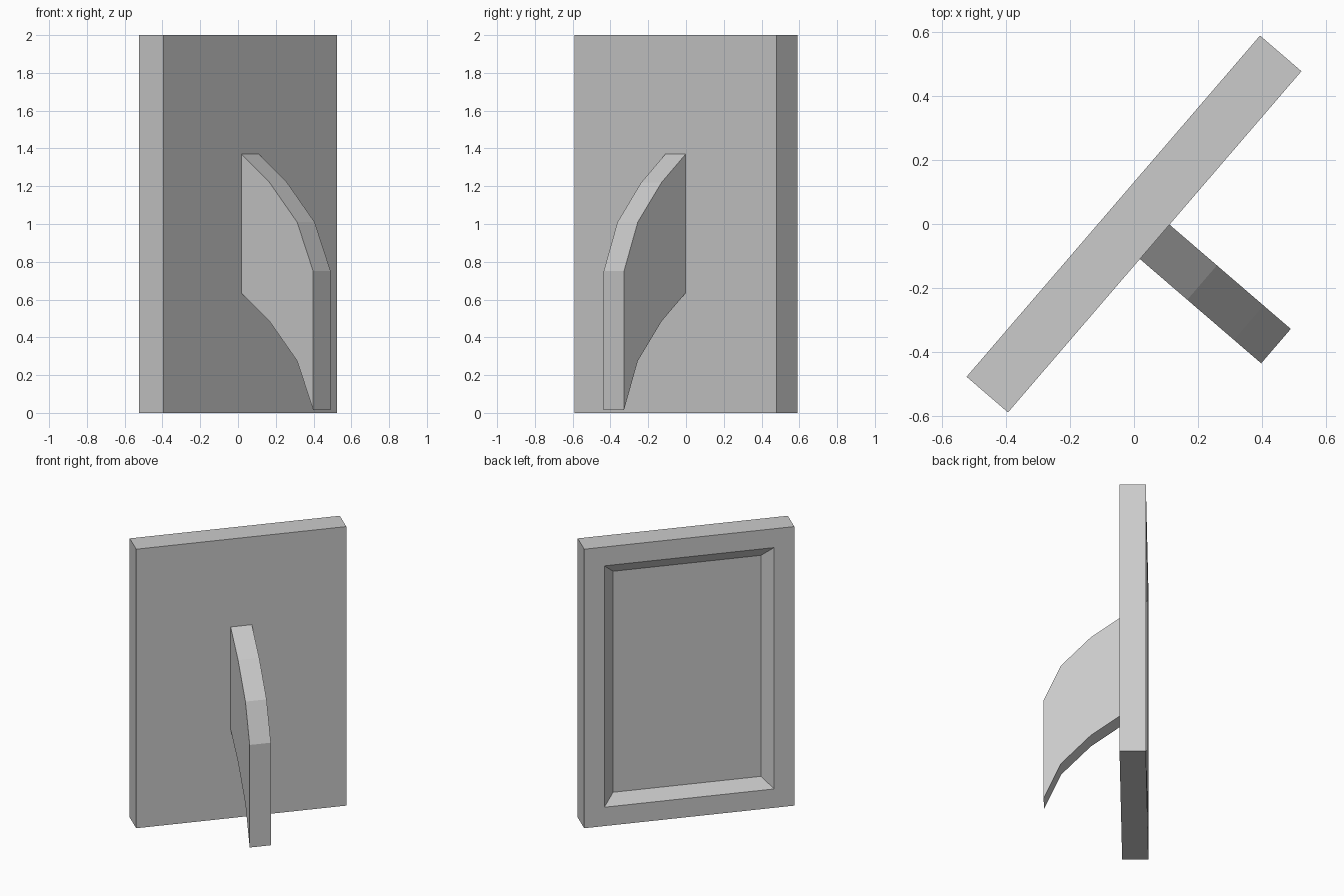
import bpy, bmesh, math
from mathutils import Matrix

if "Cube" in bpy.data.objects:
    bpy.data.objects.remove(bpy.data.objects["Cube"])

WIDTH, THICK, HEIGHT = 1.408, 0.171, 2.0
TURN = Matrix.Rotation(math.radians(49.3), 4, 'Z')


def finish(name, bm):
    bmesh.ops.recalc_face_normals(bm, faces=bm.faces[:])
    bm.transform(TURN)
    mesh = bpy.data.meshes.new(name)
    bm.to_mesh(mesh)
    bm.free()
    obj = bpy.data.objects.new(name, mesh)
    bpy.context.collection.objects.link(obj)
    return obj


# Picture frame: slab with a bevelled recess on the display side (local +y)
bm = bmesh.new()
bmesh.ops.create_cube(bm, size=1, matrix=Matrix.Translation((0, 0, HEIGHT / 2))
                      @ Matrix.Diagonal((WIDTH, THICK, HEIGHT, 1)))
bm.normal_update()
display = max(bm.faces, key=lambda f: f.normal.y)
bmesh.ops.inset_region(bm, faces=[display], thickness=0.135, use_even_offset=True)
bmesh.ops.inset_region(bm, faces=[display], thickness=0.073, use_even_offset=True)
for v in display.verts:
    v.co.y -= 0.057
finish("picture_frame", bm)

# Rear stand: curved leg, same curve top and bottom, extruded across its width
curve = [(0.085, 1.37), (0.281, 1.22), (0.474, 1.01), (0.586, 0.75)]
DROP, HALF = 0.735, 0.071
outline = curve + [(d, z - DROP) for d, z in reversed(curve)]
bm = bmesh.new()
sides = [[bm.verts.new((x, -d, z)) for d, z in outline] for x in (-HALF, HALF)]
n = len(curve)
for s in sides:
    # each side is split into quads so the concave outline stays clean
    for i in range(n - 1):
        bm.faces.new((s[i], s[i + 1], s[-2 - i], s[-1 - i]))
for i in range(len(outline)):
    j = (i + 1) % len(outline)
    bm.faces.new((sides[0][i], sides[0][j], sides[1][j], sides[1][i]))
finish("rear_stand", bm)
